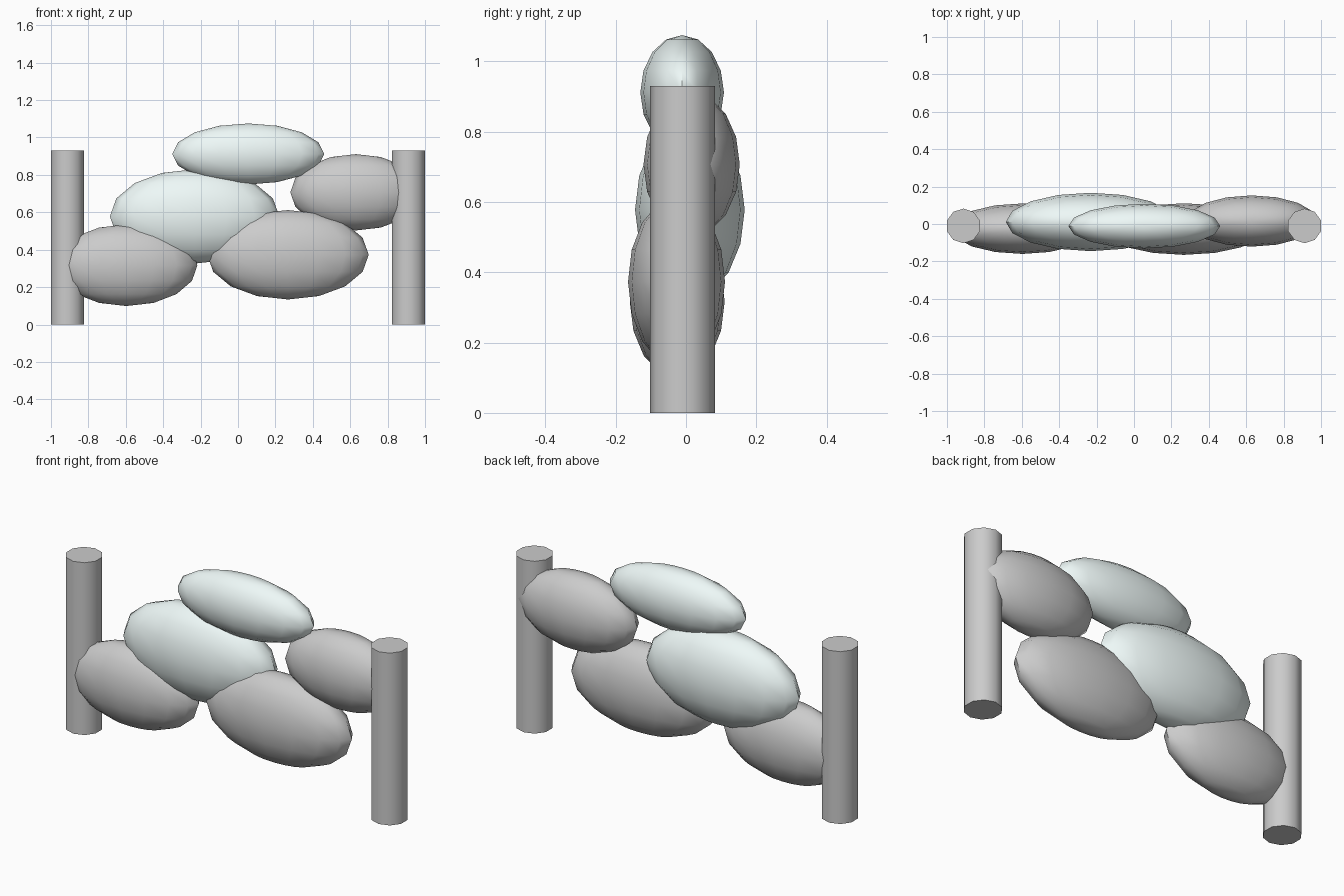
import bpy
import math

if "Cube" in bpy.data.objects:
    bpy.data.objects.remove(bpy.data.objects["Cube"])

pale = bpy.data.materials.new("pale_cloth")
pale.diffuse_color = (0.86, 0.95, 0.94, 1)
pale.use_nodes = True
pale.node_tree.nodes["Principled BSDF"].inputs["Base Color"].default_value = pale.diffuse_color


def smooth(obj, name):
    obj.name = name
    bpy.ops.object.shade_smooth_by_angle(angle=math.radians(50))


# Upright ten-sided posts at both ends
for side, x in (("left", -0.912), ("right", 0.912)):
    bpy.ops.mesh.primitive_cylinder_add(
        vertices=10, radius=0.0925, depth=0.93, location=(x, -0.01, 0.465))
    smooth(bpy.context.object, side + "_post")

# Stacked bags: name, centre, half sizes, pale or grey
bags = [
    ("bottom_left_bag", (-0.597, -0.025, 0.317), (0.38, 0.135, 0.218), False),
    ("bottom_right_bag", (0.267, -0.027, 0.373), (0.432, 0.138, 0.239), False),
    ("middle_bag", (-0.232, 0.011, 0.578), (0.453, 0.156, 0.252), True),
    ("upper_right_bag", (0.63, 0.016, 0.707), (0.35, 0.137, 0.204), False),
    ("top_bag", (0.055, -0.011, 0.912), (0.406, 0.119, 0.163), True),
]
for name, centre, half, is_pale in bags:
    bpy.ops.mesh.primitive_uv_sphere_add(
        segments=16, ring_count=8, radius=1, location=centre)
    bag = bpy.context.object
    bag.scale = half
    bpy.ops.object.transform_apply(location=False, rotation=False, scale=True)
    smooth(bag, name)
    if is_pale:
        bag.data.materials.append(pale)
